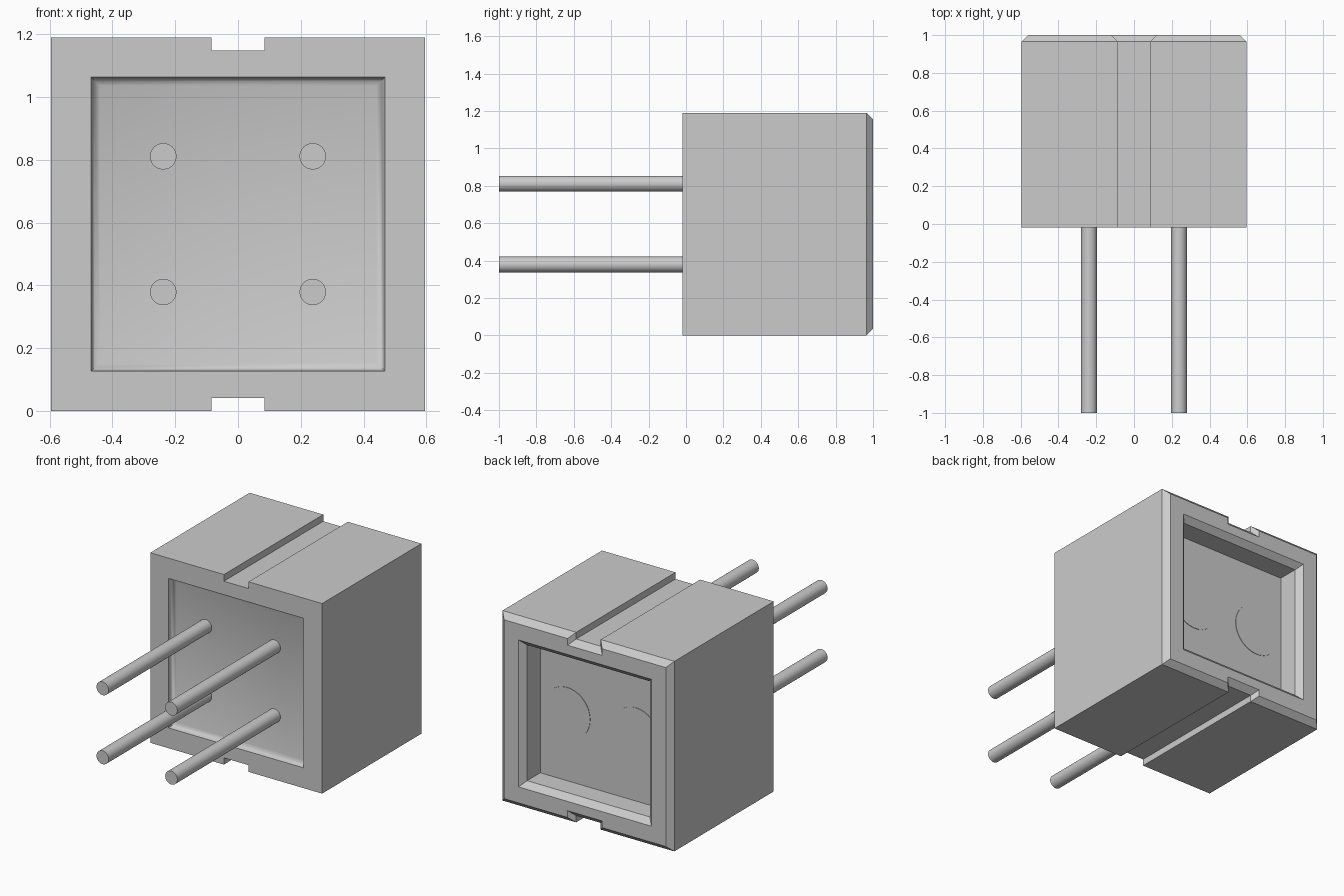
import bpy, bmesh, math
from mathutils import Matrix

HALF = 0.595          # half the housing width, also the centre height
FRONT, BACK = -0.018, 1.0
CHAMFER = 0.035

cube = bpy.data.objects.get("Cube")
if cube:
    bpy.data.objects.remove(cube)

grey = bpy.data.materials.new("plain_grey")
grey.use_nodes = True
colour = (0.6, 0.6, 0.6, 1)
grey.diffuse_color = colour
grey.node_tree.nodes["Principled BSDF"].inputs["Base Color"].default_value = colour


def finish(bm, name, angle=30):
    bmesh.ops.recalc_face_normals(bm, faces=bm.faces[:])
    mesh = bpy.data.meshes.new(name)
    bm.to_mesh(mesh)
    bm.free()
    mesh.materials.append(grey)
    obj = bpy.data.objects.new(name, mesh)
    bpy.context.collection.objects.link(obj)
    bpy.ops.object.select_all(action='DESELECT')
    obj.select_set(True)
    bpy.context.view_layer.objects.active = obj
    bpy.ops.object.shade_smooth_by_angle(angle=math.radians(angle))
    return obj


def notched_square(inset):
    """Square outline with a key slot in the top and bottom edges."""
    h, n, d = HALF - inset, 0.085 + inset, HALF - 0.042 - inset
    top = [(h, h), (n, h), (n, d), (-n, d), (-n, h), (-h, h)]
    return top + [(-x, -z) for x, z in top]


def square(h):
    return [(h, h), (-h, h), (-h, -h), (h, -h)]


def add_loop(bm, outline, y):
    return [bm.verts.new((x, y, z + HALF)) for x, z in outline]


def bridge(bm, loops):
    for a, b in zip(loops, loops[1:]):
        for i in range(len(a)):
            j = (i + 1) % len(a)
            bm.faces.new((a[i], a[j], b[j], b[i]))


def rim(bm, outer, inner):
    edges = [bm.edges.get((loop[i - 1], loop[i]))
             for loop in (outer, inner) for i in range(len(loop))]
    bmesh.ops.triangle_fill(bm, edges=edges, use_beauty=True)


# Housing: slotted shell, rounded shallow front recess, deep back recess
bm = bmesh.new()
shell = [add_loop(bm, notched_square(0), FRONT),
         add_loop(bm, notched_square(0), BACK - CHAMFER),
         add_loop(bm, notched_square(CHAMFER), BACK)]
bridge(bm, shell)

front_recess = [add_loop(bm, square(0.468 - inset), FRONT + depth)
                for inset, depth in ((0, 0), (0.004, 0.018), (0.012, 0.031), (0.028, 0.038))]
bridge(bm, front_recess)
bm.faces.new(front_recess[-1])

back_recess = [add_loop(bm, square(0.46), BACK),
               add_loop(bm, square(0.425), BACK - CHAMFER),
               add_loop(bm, square(0.425), BACK - 0.165)]
bridge(bm, back_recess)
bm.faces.new(back_recess[-1])

rim(bm, shell[0], front_recess[0])
rim(bm, shell[-1], back_recess[0])
finish(bm, "housing", 40)


def rod(name, x, z, radius, y0, y1):
    bm = bmesh.new()
    place = Matrix.Translation((x, (y0 + y1) / 2, z)) @ Matrix.Rotation(math.pi / 2, 4, 'X')
    bmesh.ops.create_cone(bm, cap_ends=True, segments=48, radius1=radius,
                          radius2=radius, depth=y1 - y0, matrix=place)
    finish(bm, name)


# Four contact pins, and two thin round pads on the back recess floor
for side, x in (("left", 0.238), ("right", -0.238)):
    for level, dz in (("upper", 0.216), ("lower", -0.216)):
        rod(f"{level}_{side}_pin", x, HALF + dz, 0.042, -1.0, 0.05)
    rod(f"{side}_pad", x, HALF, 0.16, 0.82, BACK - 0.162)
